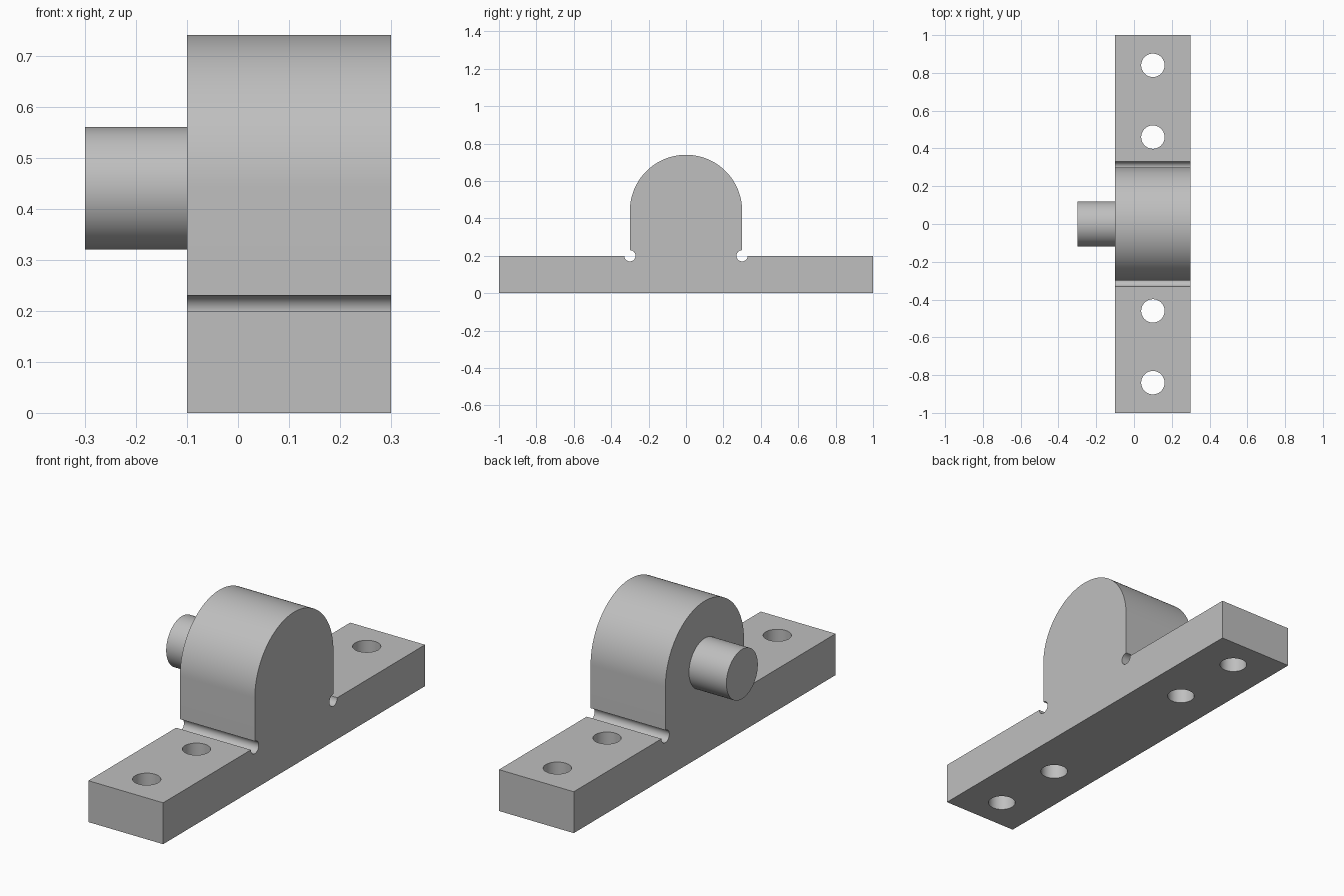
import bpy
import bmesh
import math

cube = bpy.data.objects.get("Cube")
if cube:
    bpy.data.objects.remove(cube, do_unlink=True)

# Main dimensions
X0, X1 = -0.1, 0.3            # block thickness
BASE_H, AXIS_Z = 0.2, 0.44    # foot height, shaft axis height
ARCH_R, RELIEF_R = 0.3, 0.03
HOLE_R, SHAFT_R = 0.062, 0.12

metal = bpy.data.materials.new("grey metal")
metal.use_nodes = True
GREY = (0.52, 0.52, 0.52, 1)
metal.diffuse_color = GREY
metal.node_tree.nodes["Principled BSDF"].inputs["Base Color"].default_value = GREY


def arc(cy, cz, r, a0, a1, n):
    """Points on an arc in the YZ plane, angles in degrees."""
    angles = [math.radians(a0 + (a1 - a0) * i / n) for i in range(n + 1)]
    return [(cy + r * math.cos(a), cz + r * math.sin(a)) for a in angles]


def finish(obj):
    bpy.ops.object.select_all(action="DESELECT")
    bpy.context.view_layer.objects.active = obj
    obj.select_set(True)
    bpy.ops.object.shade_smooth_by_angle(angle=math.radians(30))


def extrude_profile(name, points, x0, x1):
    """Solid from a YZ outline extruded along x."""
    bm = bmesh.new()
    face = bm.faces.new([bm.verts.new((x0, y, z)) for y, z in points])
    ext = bmesh.ops.extrude_face_region(bm, geom=[face])
    moved = [v for v in ext["geom"] if isinstance(v, bmesh.types.BMVert)]
    bmesh.ops.translate(bm, verts=moved, vec=(x1 - x0, 0, 0))
    bmesh.ops.recalc_face_normals(bm, faces=bm.faces)
    mesh = bpy.data.meshes.new(name)
    bm.to_mesh(mesh)
    bm.free()
    mesh.materials.append(metal)
    obj = bpy.data.objects.new(name, mesh)
    bpy.context.collection.objects.link(obj)
    return obj


# Half outline: foot end, relief groove, upright wall and half of the arch
half = [(1, 0), (1, BASE_H)]
half += arc(ARCH_R, BASE_H, RELIEF_R, 0, -270, 24)
half += arc(0, AXIS_Z, ARCH_R, 0, 90, 32)
outline = half + [(-y, z) for y, z in reversed(half[:-1])]
block = extrude_profile("bearing_block", outline, X0, X1)

# Four bolt holes through the feet
for y in (-0.84, -0.46, 0.46, 0.84):
    bpy.ops.mesh.primitive_cylinder_add(
        vertices=48, radius=HOLE_R, depth=0.4, location=(0.1, y, 0.1))
    cutter = bpy.context.object
    cutter.name = "bolt_hole_cutter"
    cutter.hide_render = True
    cutter.data.materials.append(metal)
    mod = block.modifiers.new("bolt_hole", "BOOLEAN")
    mod.operation = "DIFFERENCE"
    mod.solver = "EXACT"
    mod.object = cutter
    bpy.context.view_layer.objects.active = block
    bpy.ops.object.modifier_apply(modifier=mod.name)
    bpy.data.objects.remove(cutter, do_unlink=True)
finish(block)

# Shaft stub on the right side
shaft = extrude_profile("shaft", arc(0, AXIS_Z, SHAFT_R, 0, 360, 64)[:-1], -0.3, X0)
finish(shaft)
